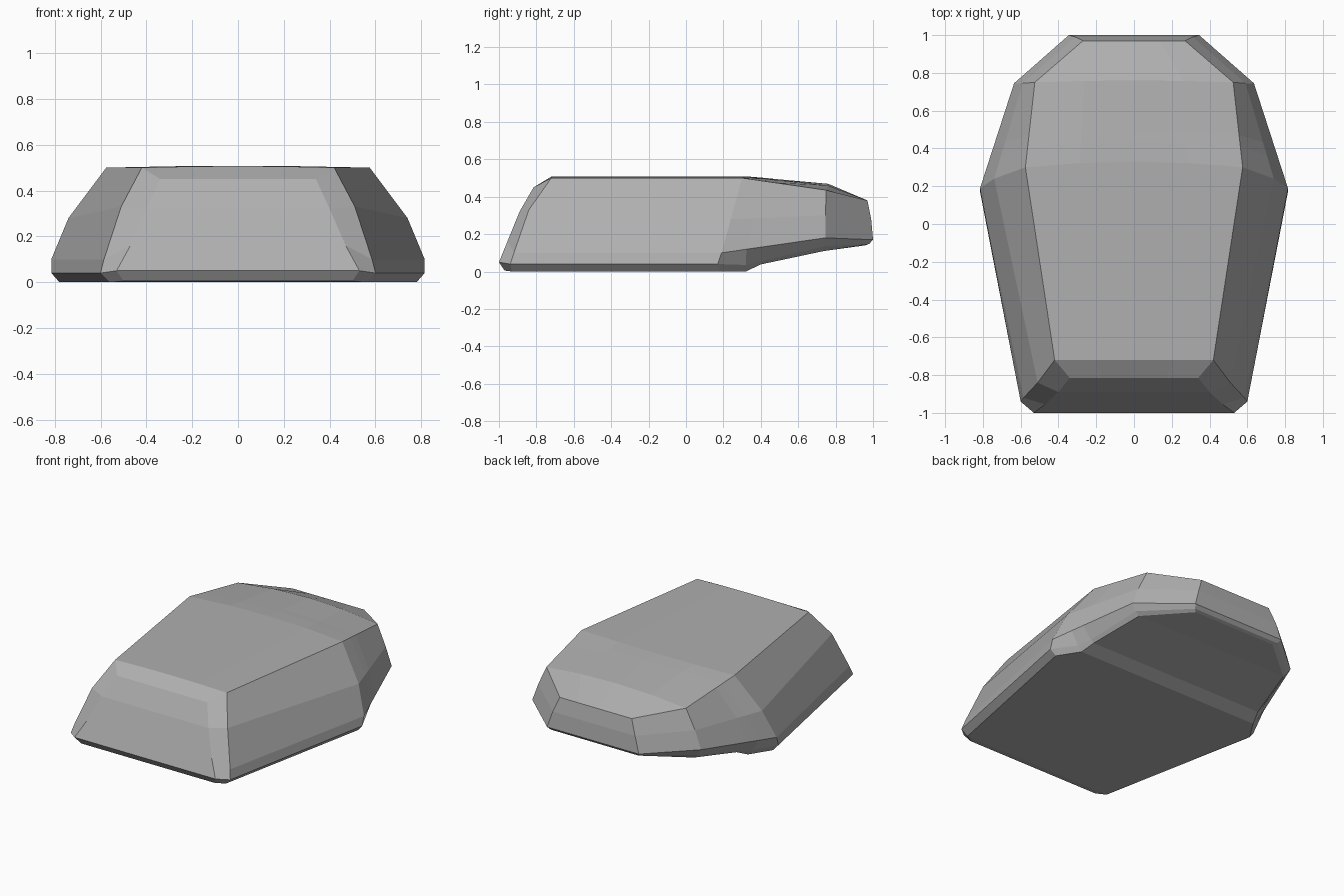
import bpy
import bmesh
from mathutils import Vector

default_cube = bpy.data.objects.get("Cube")
if default_cube:
    bpy.data.objects.remove(default_cube, do_unlink=True)


def make_material(name, value):
    material = bpy.data.materials.new(name)
    material.use_nodes = True
    colour = (value, value, value, 1)
    material.diffuse_color = colour
    material.node_tree.nodes["Principled BSDF"].inputs["Base Color"].default_value = colour
    return material


def column(*points):
    """One rib of the hull, from the underside up to the roof edge."""
    return [Vector(point) for point in points]


def blend(first, second, amount):
    return [a.lerp(b, amount) for a, b in zip(first, second)]


def flattened_to_centre(rib):
    return [Vector((0, point.y, point.z)) for point in rib]


def section(rib, crown, bow=0):
    """Half section: underside centre, rib, then the gently crowned roof."""
    bottom, edge = rib[0], rib[-1]
    roof = [Vector((edge.x * f, edge.y + bow * (1 - f * f), edge.z + crown * (1 - f * f)))
            for f in (0.5, 0)]
    return [Vector((0, bottom.y, bottom.z))] + rib + roof


# Ribs on the corners of the outline, front to back
front_panel = column((.50, -.97, .005), (.53, -1, .05), (.47, -.955, .16),
                     (.40, -.89, .32), (.34, -.815, .45))
front_corner = column((.56, -.93, 0), (.60, -.94, .04), (.585, -.92, .10),
                      (.51, -.84, .33), (.42, -.72, .50))
widest = column((.78, .18, 0), (.815, .17, .04), (.815, .19, .10),
                (.74, .24, .28), (.575, .30, .50))
rear_corner = column((.58, .74, .11), (.605, .74, .135), (.635, .745, .18),
                     (.59, .745, .30), (.525, .75, .435))
tail_panel = column((.31, .96, .14), (.33, .98, .148), (.345, 1, .17),
                    (.31, .99, .28), (.27, .97, .38))

# Extra ribs where the underside steps up towards the tail
step_start = blend(widest, rear_corner, .24)
step_start[0] = Vector((.69, .32, 0))
step_start[1] = Vector((.72, .32, .035))
step_end = blend(widest, rear_corner, .38)
step_end[0] = Vector((.66, .40, .038))
step_end[1] = Vector((.68, .40, .055))

sections = [
    section(flattened_to_centre(front_panel), 0),
    section(front_panel, 0),
    section(front_corner, .007),
    section(widest, .008, .03),
    section(step_start, .015, .025),
    section(step_end, .018, .02),
    section(rear_corner, .034, .01),
    section(tail_panel, 0),
    section(flattened_to_centre(tail_panel), 0),
]

# Skin the half hull between neighbouring sections
bm = bmesh.new()
rows = [[bm.verts.new(point) for point in points] for points in sections]
for near, far in zip(rows, rows[1:]):
    for k in range(len(near) - 1):
        bm.faces.new((near[k], far[k], far[k + 1], near[k + 1]))
bmesh.ops.remove_doubles(bm, verts=bm.verts, dist=.0005)
bmesh.ops.dissolve_degenerate(bm, edges=bm.edges, dist=.0005)

# Mirror to the other side and close the seam
whole = bm.verts[:] + bm.edges[:] + bm.faces[:]
bmesh.ops.mirror(bm, geom=whole, axis="X", merge_dist=.0005)
bmesh.ops.remove_doubles(bm, verts=bm.verts, dist=.0005)
bmesh.ops.recalc_face_normals(bm, faces=bm.faces)

mesh = bpy.data.meshes.new("hull_body")
bm.to_mesh(mesh)
bm.free()
mesh.materials.append(make_material("mid_grey", .43))
hull = bpy.data.objects.new("hull_body", mesh)
bpy.context.collection.objects.link(hull)
